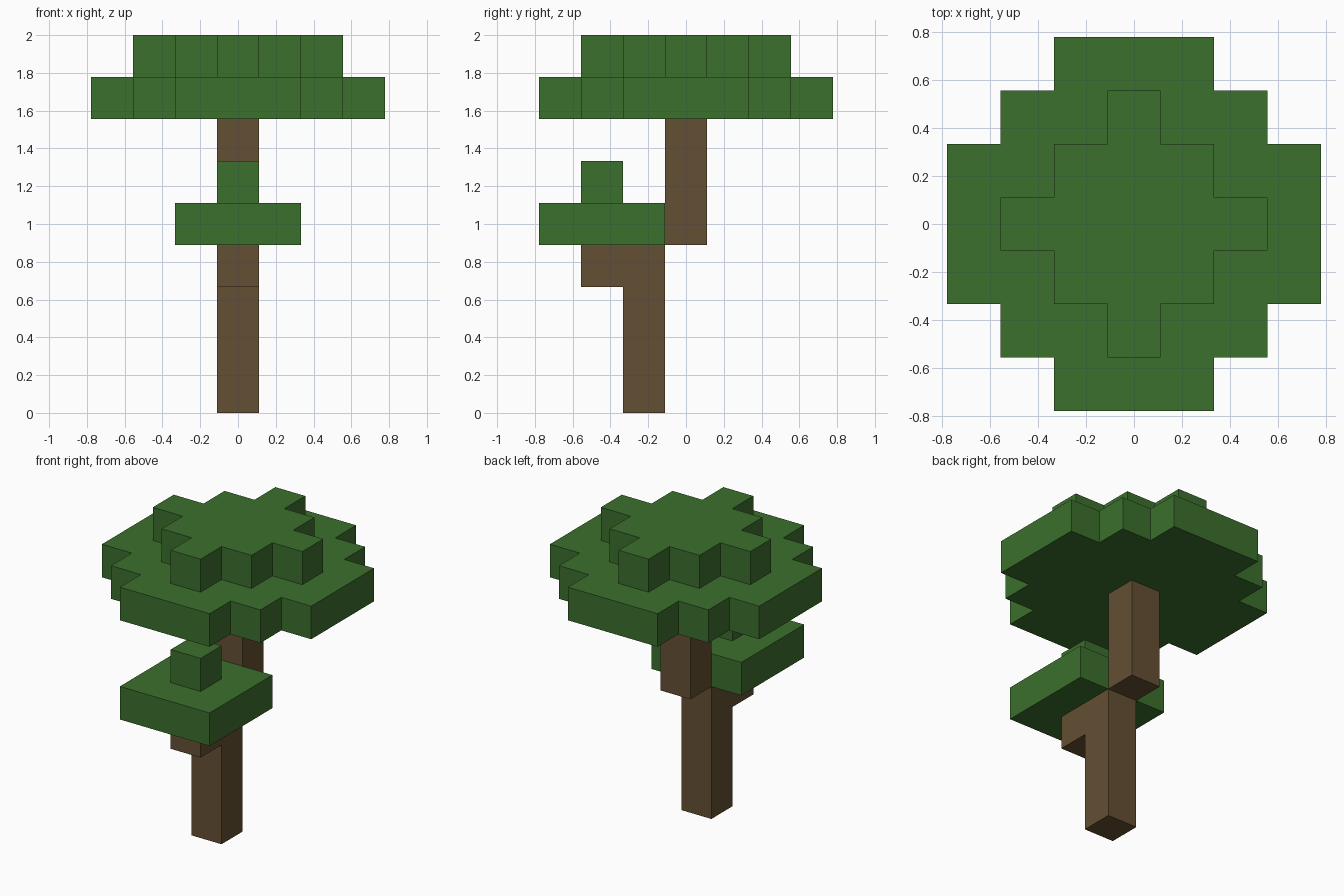
import bpy
import bmesh
from math import radians
from mathutils import Vector

cube = bpy.data.objects.get("Cube")
if cube:
    bpy.data.objects.remove(cube, do_unlink=True)

UNIT = 2 / 9  # edge length of one block; the tree is nine blocks tall


def make_material(name, colour):
    mat = bpy.data.materials.new(name)
    mat.use_nodes = True
    mat.diffuse_color = (*colour, 1)
    bsdf = mat.node_tree.nodes["Principled BSDF"]
    bsdf.inputs["Base Color"].default_value = (*colour, 1)
    bsdf.inputs["Roughness"].default_value = 0.9
    return mat


bark = make_material("bark brown", (0.130, 0.080, 0.033))
leaf = make_material("leaf green", (0.045, 0.162, 0.026))


def box(xs, ys, zs):
    """Block cells in inclusive x, y and z ranges."""
    return {(x, y, z)
            for x in range(xs[0], xs[1] + 1)
            for y in range(ys[0], ys[1] + 1)
            for z in range(zs[0], zs[1] + 1)}


def stepped_disc(radius, z, reach):
    """Square layer of cells with its corners cut in steps."""
    layer = box((-radius, radius), (-radius, radius), (z, z))
    return {c for c in layer if abs(c[0]) + abs(c[1]) <= reach}


# Parts as sets of block cells
parts = {
    "lower_trunk": (box((0, 0), (-1, -1), (0, 3)), bark),
    "branch": (box((0, 0), (-2, -2), (3, 3)), bark),
    "upper_trunk": (box((0, 0), (0, 0), (4, 6)), bark),
    "branch_leaves": (box((-1, 1), (-3, -1), (4, 4))
                      | box((0, 0), (-2, -2), (5, 5)), leaf),
    "canopy": (stepped_disc(3, 7, 4) | stepped_disc(2, 8, 2), leaf),
}
filled = set().union(*(cells for cells, _ in parts.values()))


def build_part(name, cells, mat):
    """Join the cells into one clean shell without buried faces."""
    bm = bmesh.new()
    for cell in sorted(cells):
        verts = bmesh.ops.create_cube(bm, size=1)["verts"]
        faces = {f for v in verts for f in v.link_faces}
        bm.normal_update()
        buried = [f for f in faces
                  if tuple(round(c + n) for c, n in zip(cell, f.normal)) in filled]
        centre = Vector(cell) + Vector((0, 0, 0.5))
        bmesh.ops.translate(bm, verts=verts, vec=centre)
        bmesh.ops.delete(bm, geom=buried, context="FACES")
    bmesh.ops.remove_doubles(bm, verts=bm.verts, dist=0.01)
    bmesh.ops.dissolve_limit(bm, angle_limit=radians(1),
                             verts=bm.verts, edges=bm.edges)
    bmesh.ops.scale(bm, verts=bm.verts, vec=(UNIT, UNIT, UNIT))
    mesh = bpy.data.meshes.new(name)
    bm.to_mesh(mesh)
    bm.free()
    mesh.materials.append(mat)
    bpy.context.collection.objects.link(bpy.data.objects.new(name, mesh))


for part_name, (part_cells, part_mat) in parts.items():
    build_part(part_name, part_cells, part_mat)
